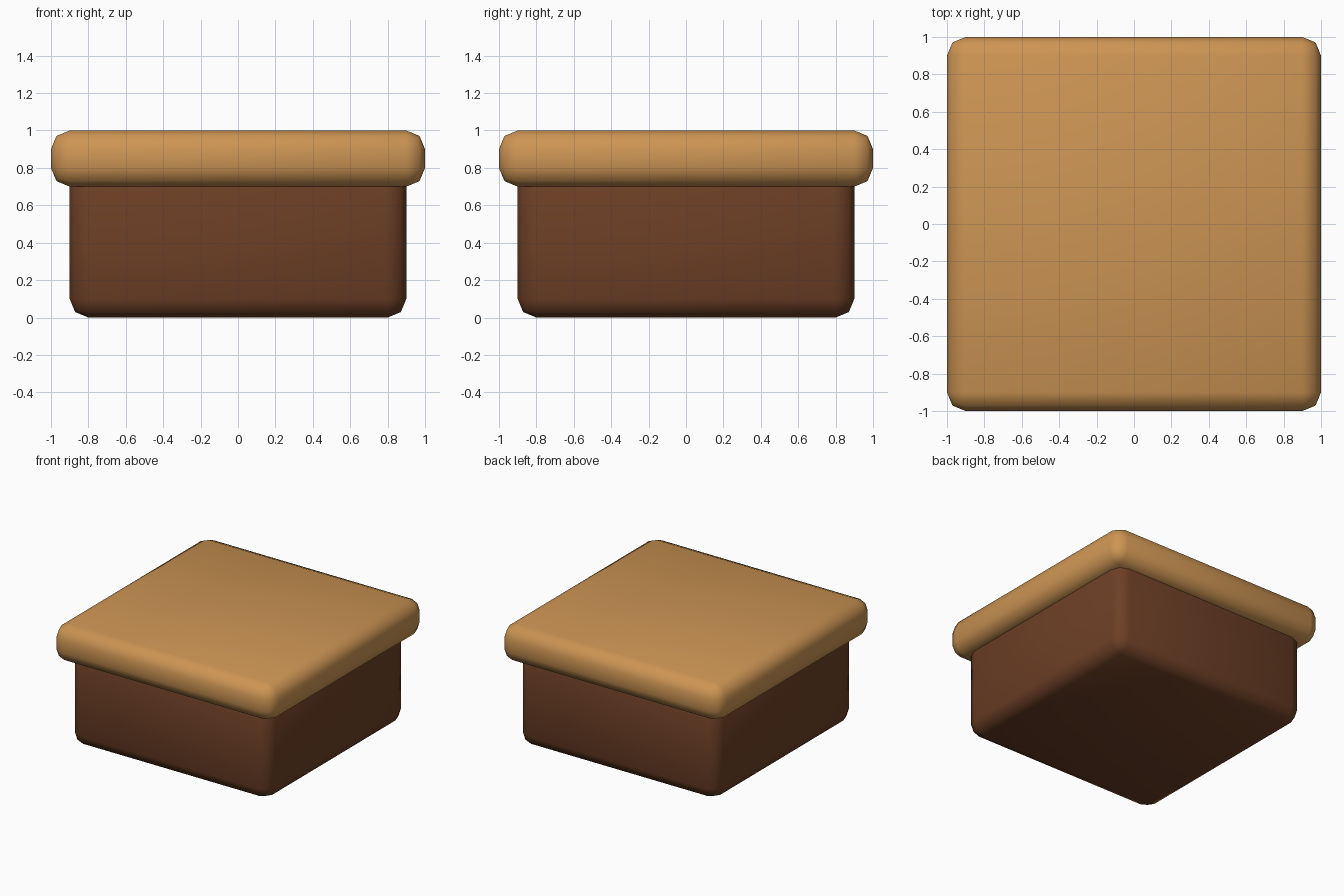
import bpy

if "Cube" in bpy.data.objects:
    bpy.data.objects.remove(bpy.data.objects["Cube"])


def material(name, rgb):
    m = bpy.data.materials.new(name)
    m.diffuse_color = (*rgb, 1.0)
    m.use_nodes = True
    m.node_tree.nodes["Principled BSDF"].inputs["Base Color"].default_value = m.diffuse_color
    return m


def rounded_block(name, width, z0, z1, bevel, mat):
    """Square block with two-step rounded edges and smooth shading."""
    bpy.ops.mesh.primitive_cube_add(size=1, location=(0, 0, (z0 + z1) / 2))
    ob = bpy.context.object
    ob.name = name
    ob.scale = (width, width, z1 - z0)
    bpy.ops.object.transform_apply(location=False, rotation=False, scale=True)
    mod = ob.modifiers.new("rounded_edges", 'BEVEL')
    mod.width = bevel
    mod.segments = 2
    mod.limit_method = 'NONE'
    bpy.ops.object.modifier_apply(modifier=mod.name)
    bpy.ops.object.shade_smooth()
    ob.data.materials.append(mat)
    return ob


# Dark lower box, its top tucked inside the lid
rounded_block("box_body", 1.8, 0.0, 0.8, 0.1, material("dark_brown", (0.153, 0.050, 0.019)))

# Light overhanging lid
rounded_block("lid", 2.0, 0.7, 1.0, 0.1, material("light_tan", (0.610, 0.300, 0.088)))
